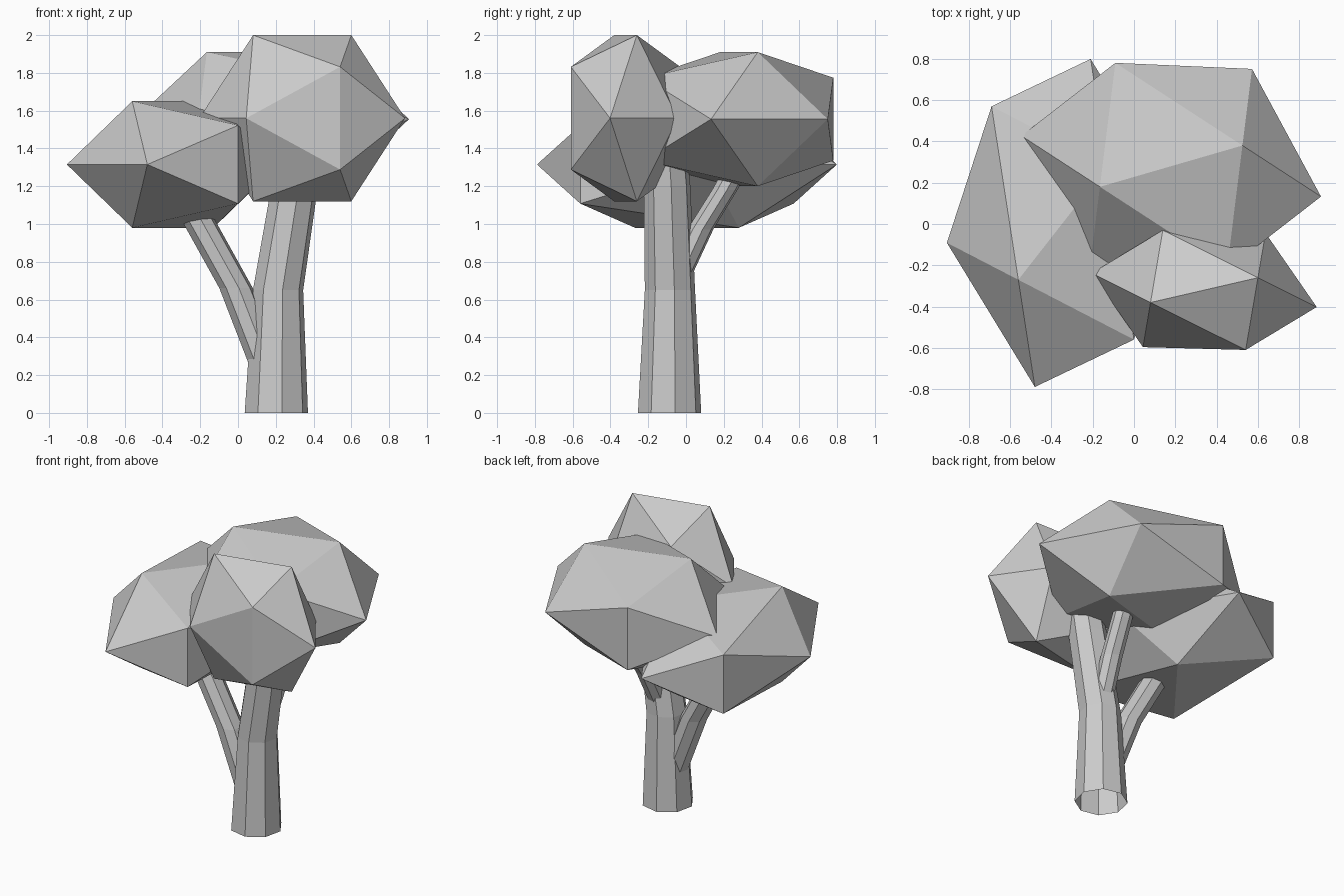
import bpy, bmesh, math
from mathutils import Vector

if "Cube" in bpy.data.objects:
    bpy.data.objects.remove(bpy.data.objects["Cube"])

PHI = (1 + math.sqrt(5)) / 2


def finish(name, bm):
    bmesh.ops.recalc_face_normals(bm, faces=bm.faces)
    me = bpy.data.meshes.new(name)
    bm.to_mesh(me)
    bm.free()
    ob = bpy.data.objects.new(name, me)
    bpy.context.collection.objects.link(ob)
    return ob


def foliage(name, centre, u, v, half_height):
    """Icosahedron stretched along two skewed ground axes u, v and vertical."""
    c = Vector(centre)
    axes = (Vector((*u, 0)), Vector((*v, 0)), Vector((0, 0, half_height / PHI)))
    bm = bmesh.new()
    for s in (-1, 1):
        for t in (-PHI, PHI):
            for a, b, d in ((s, 0, t), (0, t, s), (t, s, 0)):
                bm.verts.new(c + axes[0] * a + axes[1] * b + axes[2] * d)
    bmesh.ops.convex_hull(bm, input=bm.verts)
    return finish(name, bm)


def limb(name, stations, sides=8, phase=math.radians(10)):
    """Open faceted tube through horizontal rings (x, y, z, radius)."""
    bm = bmesh.new()
    rings = []
    for x, y, z, r in stations:
        rings.append([bm.verts.new((x + r * math.cos(phase + math.tau * i / sides),
                                    y + r * math.sin(phase + math.tau * i / sides), z))
                      for i in range(sides)])
    for lo, hi in zip(rings, rings[1:]):
        for i in range(sides):
            j = (i + 1) % sides
            bm.faces.new((lo[i], lo[j], hi[j], hi[i]))
    return finish(name, bm)


# Leaf masses
foliage("front_foliage", (0.34, -0.32, 1.56), (0.26, 0.06), (-0.124, 0.179), 0.44)
foliage("left_foliage", (-0.345, 0.005, 1.315), (-0.215, -0.275), (0.213, -0.349), 0.335)
foliage("back_foliage", (0.18, 0.28, 1.555), (0.345, 0.10), (-0.167, 0.309), 0.355)

# Trunk and its two branches
limb("trunk", [(0.203, -0.087, 0, 0.17), (0.212, -0.085, 0.65, 0.135),
               (0.30, -0.10, 1.2, 0.125), (0.32, -0.11, 1.36, 0.12)])
limb("left_branch", [(0.145, -0.085, 0.26, 0.09), (-0.01, -0.08, 0.66, 0.09),
                     (-0.21, -0.07, 1.02, 0.09), (-0.29, -0.06, 1.16, 0.085)])
limb("back_branch", [(0.23, -0.06, 0.68, 0.07), (0.255, 0.075, 0.97, 0.07),
                     (0.28, 0.205, 1.18, 0.068), (0.29, 0.27, 1.3, 0.066)])
